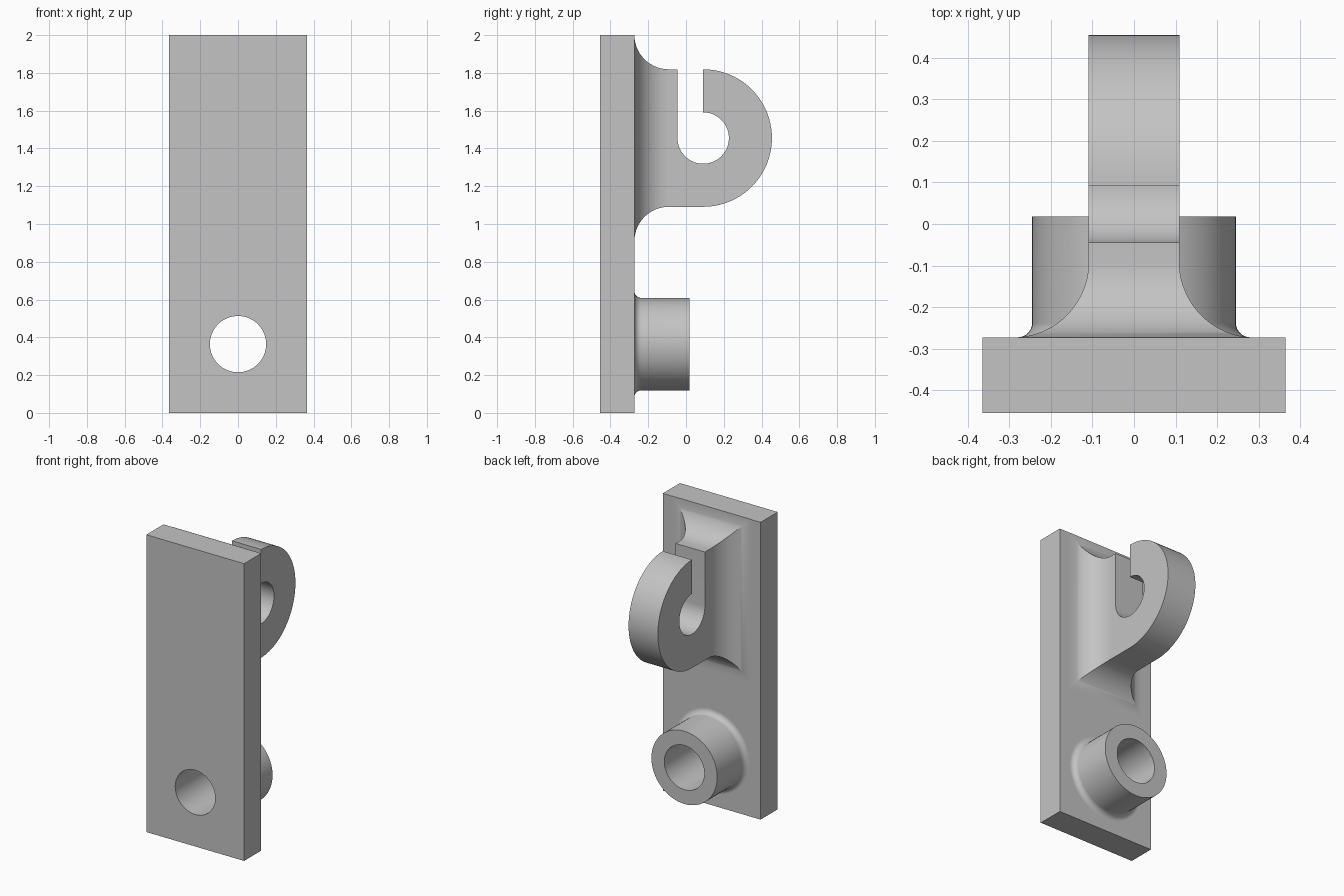
import bpy, bmesh
from math import sin, cos, pi, radians
from mathutils import Matrix, Vector

cube = bpy.data.objects.get("Cube")
if cube:
    bpy.data.objects.remove(cube)

GREY = (0.55, 0.55, 0.55, 1.0)
grey = bpy.data.materials.new("plain grey")
grey.use_nodes = True
grey.diffuse_color = GREY
grey.node_tree.nodes["Principled BSDF"].inputs["Base Color"].default_value = GREY

FRONT, BACK = -0.455, -0.273      # plate faces
HALF_W, HEIGHT = 0.364, 2.0
BOSS_Z, BORE, BOSS_R, BOSS_END = 0.364, 0.149, 0.245, 0.018
HOOK_Y, HOOK_Z, HOOK_R, EYE_R = 0.091, 1.455, 0.364, 0.136
HOOK_W, FILLET, BOSS_FILLET = 0.109, 0.182, 0.036
SEGS = 64


def finish(name, bm):
    bmesh.ops.remove_doubles(bm, verts=bm.verts, dist=0.0001)
    bmesh.ops.recalc_face_normals(bm, faces=bm.faces)
    mesh = bpy.data.meshes.new(name)
    bm.to_mesh(mesh)
    bm.free()
    mesh.materials.append(grey)
    obj = bpy.data.objects.new(name, mesh)
    bpy.context.collection.objects.link(obj)
    return obj


def smooth(obj):
    bpy.ops.object.select_all(action='DESELECT')
    obj.select_set(True)
    bpy.context.view_layer.objects.active = obj
    bpy.ops.object.shade_smooth_by_angle(angle=radians(25))


def arc(cx, cy, r, start, end, steps):
    angles = [radians(start + (end - start) * i / steps) for i in range(steps + 1)]
    return [(cx + r * cos(a), cy + r * sin(a)) for a in angles]


# Back plate with a through hole
bm = bmesh.new()
bmesh.ops.create_cube(bm, size=1, matrix=Matrix.Translation((0, (FRONT + BACK) / 2, HEIGHT / 2))
                      @ Matrix.Diagonal((2 * HALF_W, BACK - FRONT, HEIGHT, 1)))
plate = finish("back_plate", bm)

bm = bmesh.new()
bmesh.ops.create_cone(bm, cap_ends=True, segments=SEGS, radius1=BORE, radius2=BORE, depth=1,
                      matrix=Matrix.Translation((0, FRONT, BOSS_Z)) @ Matrix.Rotation(pi / 2, 4, 'X'))
cutter = finish("hole_cutter", bm)
cutter.hide_render = True
cut = plate.modifiers.new("hole", 'BOOLEAN')
cut.operation, cut.solver, cut.object = 'DIFFERENCE', 'EXACT', cutter
bpy.context.view_layer.objects.active = plate
bpy.ops.object.modifier_apply(modifier=cut.name)
bpy.data.objects.remove(cutter)
smooth(plate)

# Tubular boss: revolved profile with a small fillet at the plate
profile = [(BORE, BACK), (BORE, BOSS_END), (BOSS_R, BOSS_END)]
profile += arc(BOSS_R + BOSS_FILLET, BACK + BOSS_FILLET, BOSS_FILLET, 180, 270, 10)
bm = bmesh.new()
verts = [bm.verts.new((r, y, BOSS_Z)) for r, y in profile]
edges = [bm.edges.new(pair) for pair in zip(verts, verts[1:])]
bmesh.ops.spin(bm, geom=verts + edges, cent=(0, 0, BOSS_Z), axis=(0, 1, 0),
               angle=2 * pi, steps=SEGS)
smooth(finish("boss", bm))

# Hook: extruded outline, open where it meets the flared root
root_y = BACK + FILLET
low, high = HOOK_Z - HOOK_R, HOOK_Z + HOOK_R
outline = [(root_y, low)]
outline += arc(HOOK_Y, HOOK_Z, HOOK_R, -90, 90, 40)
outline += arc(HOOK_Y, HOOK_Z, EYE_R, 90, -180, 48)
outline += [(HOOK_Y - EYE_R, high), (root_y, high)]
bm = bmesh.new()
sides = [[bm.verts.new((x, y, z)) for y, z in outline] for x in (-HOOK_W, HOOK_W)]
for side in sides:
    bm.faces.new(side)
for i in range(len(outline) - 1):
    bm.faces.new((sides[0][i], sides[0][i + 1], sides[1][i + 1], sides[1][i]))

# Flared root: rectangles growing along a quarter circle towards the plate
rings = []
for y, flare in arc(root_y, FILLET, FILLET, -90, -180, 20):
    w = HOOK_W + flare
    rings.append([bm.verts.new((x, y, z)) for x, z in
                  ((-w, low - flare), (w, low - flare), (w, high + flare), (-w, high + flare))])
for a, b in zip(rings, rings[1:]):
    for i in range(4):
        j = (i + 1) % 4
        bm.faces.new((a[i], a[j], b[j], b[i]))
smooth(finish("hook", bm))
